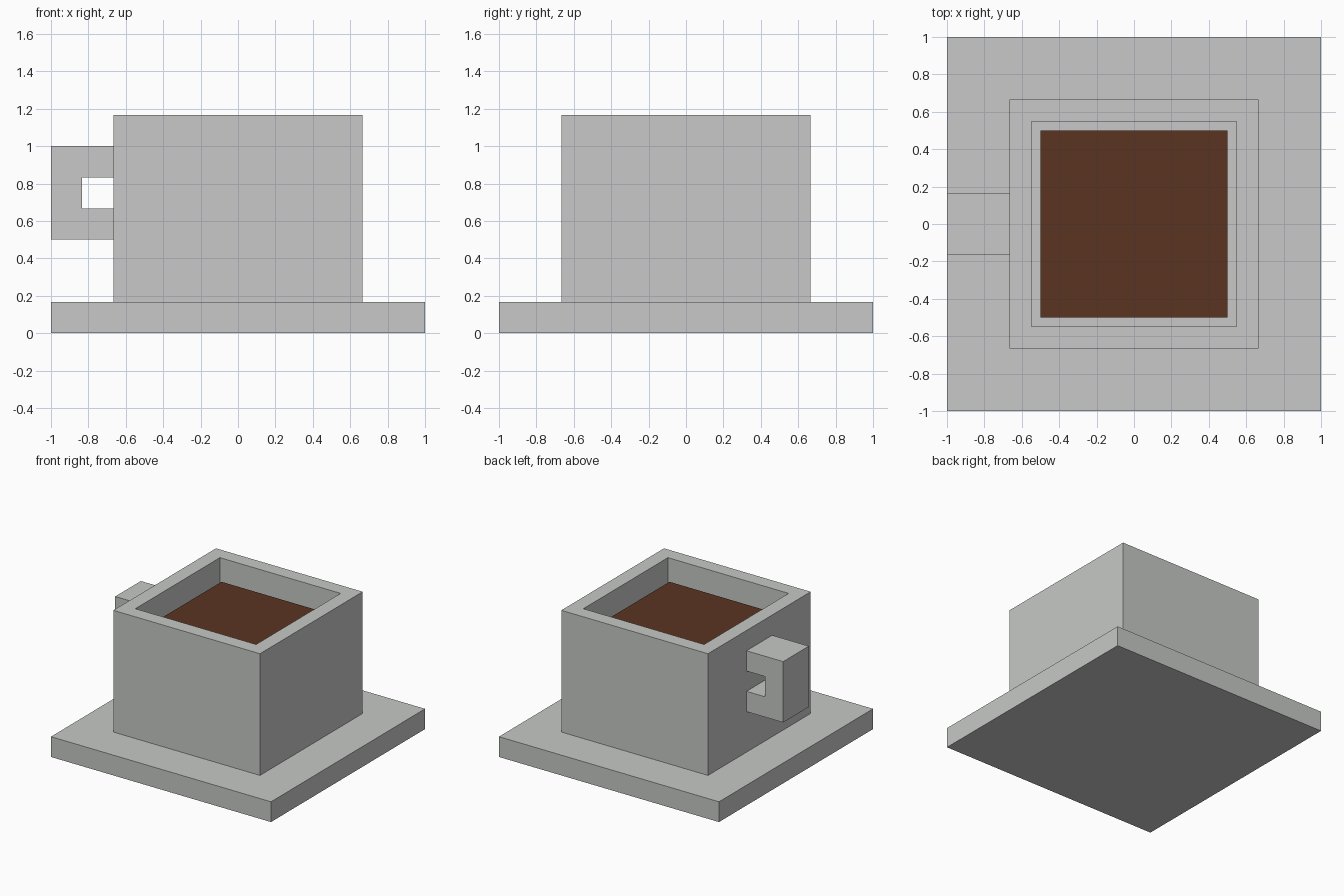
import bpy
import bmesh
from mathutils import Matrix, Vector

default = bpy.data.objects.get("Cube")
if default:
    bpy.data.objects.remove(default, do_unlink=True)

U = 1 / 6  # design unit: every size is a whole number of these


def material(name, rgb):
    mat = bpy.data.materials.new(name)
    mat.use_nodes = True
    colour = (*rgb, 1)
    mat.diffuse_color = colour
    mat.node_tree.nodes["Principled BSDF"].inputs["Base Color"].default_value = colour
    return mat


def finish(name, bm, mat):
    bm.normal_update()
    mesh = bpy.data.meshes.new(name)
    bm.to_mesh(mesh)
    bm.free()
    mesh.materials.append(mat)
    obj = bpy.data.objects.new(name, mesh)
    bpy.context.collection.objects.link(obj)
    return obj


def box(width, bottom, top):
    """Square block centred on the z axis."""
    bm = bmesh.new()
    size = Vector((width, width, top - bottom))
    place = Matrix.Translation((0, 0, (bottom + top) / 2)) @ Matrix.Diagonal(size).to_4x4()
    bmesh.ops.create_cube(bm, size=1, matrix=place)
    return bm


ceramic = material("light grey ceramic", (0.571, 0.584, 0.571))
brown = material("coffee brown", (0.102, 0.034, 0.015))

# Saucer
finish("saucer", box(12 * U, 0, U), ceramic)

# Cup: block with its top face inset and pushed down into a cavity
bm = box(8 * U, U, 7 * U)
bm.normal_update()
top = max(bm.faces, key=lambda f: f.calc_center_median().z)
bmesh.ops.inset_region(bm, faces=[top], thickness=U)
floor = bmesh.ops.extrude_discrete_faces(bm, faces=[top])["faces"][0]
bmesh.ops.translate(bm, verts=floor.verts, vec=(0, 0, -5 * U))
finish("cup", bm, ceramic)

# Coffee surface, one unit below the rim
bm = bmesh.new()
bmesh.ops.create_grid(bm, x_segments=1, y_segments=1, size=3 * U,
                      matrix=Matrix.Translation((0, 0, 6 * U)))
finish("coffee", bm, brown)

# Handle: C-shaped profile extruded across y, joined to the cup's right side
profile = [(-4, 3), (-6, 3), (-6, 6), (-4, 6), (-4, 5), (-5, 5), (-5, 4), (-4, 4)]
bm = bmesh.new()
face = bm.faces.new([bm.verts.new((x * U, -U, z * U)) for x, z in profile])
side = bmesh.ops.extrude_face_region(bm, geom=[face])["geom"]
bmesh.ops.translate(bm, vec=(0, 2 * U, 0),
                    verts=[v for v in side if isinstance(v, bmesh.types.BMVert)])
bmesh.ops.recalc_face_normals(bm, faces=bm.faces)
finish("handle", bm, ceramic)
